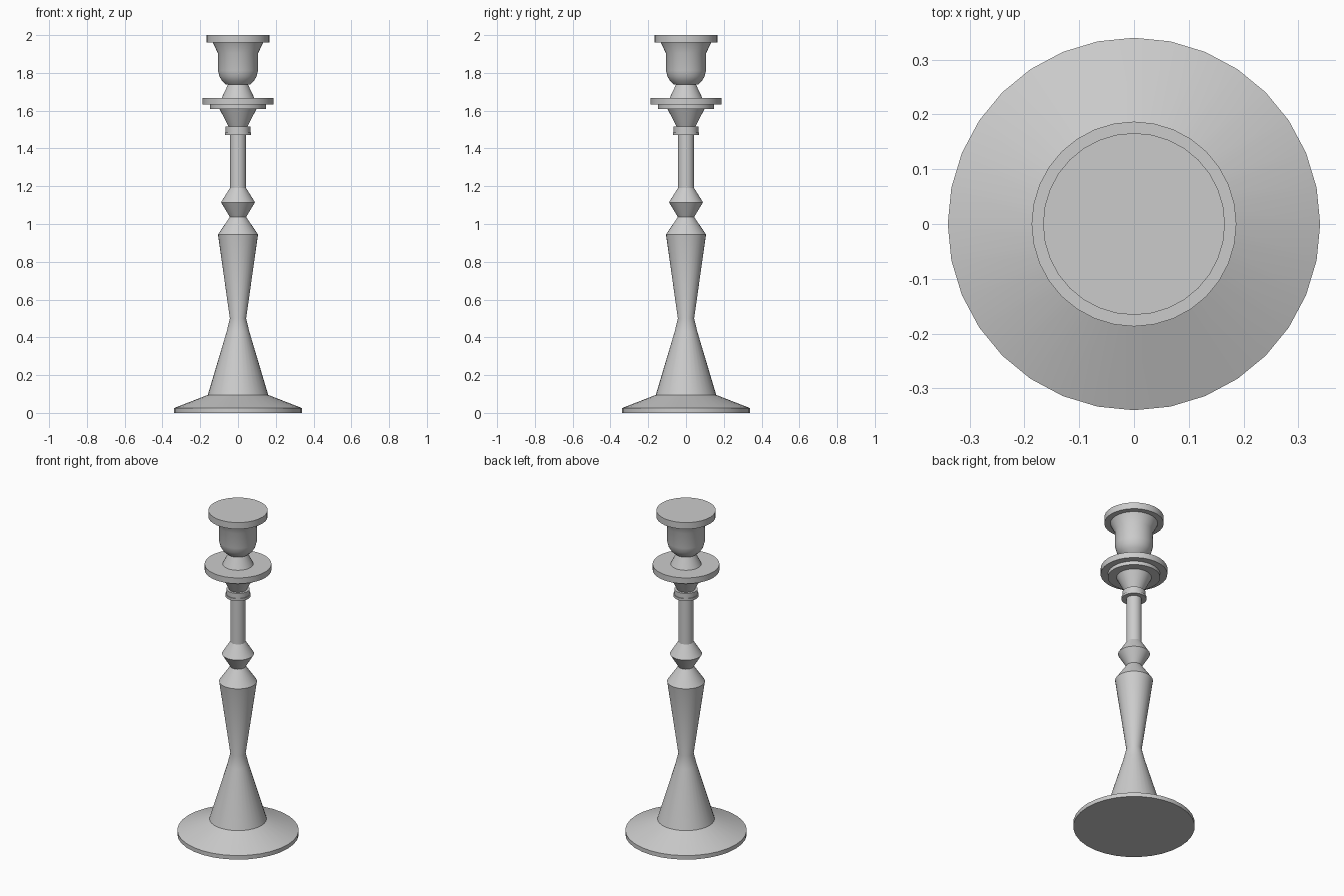
import bpy, bmesh, math

if "Cube" in bpy.data.objects:
    bpy.data.objects.remove(bpy.data.objects["Cube"])

SIDES = 32

# Turned profile (radius, height), grouped by part from bottom to top
base = [(0.34, 0.0), (0.34, 0.025), (0.16, 0.095)]
flared_foot = [(0.06, 0.43), (0.043, 0.50)]
baluster = [(0.106, 0.945), (0.043, 1.037)]
knop = [(0.09, 1.115), (0.043, 1.19)]
stem = [(0.043, 1.47)]
collar = [(0.07, 1.47), (0.07, 1.485), (0.065, 1.485), (0.065, 1.515), (0.05, 1.515)]
drip_pan = [(0.098, 1.61), (0.147, 1.61), (0.147, 1.632),
            (0.187, 1.632), (0.187, 1.668), (0.086, 1.668)]
cup = [(0.053, 1.738), (0.063, 1.738), (0.084, 1.757), (0.098, 1.78), (0.106, 1.812),
       (0.107, 1.905), (0.133, 1.96)]
rim = [(0.166, 1.96), (0.166, 2.0)]


def lathe(name, profile):
    bm = bmesh.new()
    rings = []
    for r, z in profile:
        rings.append([bm.verts.new((r * math.cos(2 * math.pi * i / SIDES),
                                    r * math.sin(2 * math.pi * i / SIDES), z))
                      for i in range(SIDES)])
    for lo, hi in zip(rings, rings[1:]):
        for i in range(SIDES):
            j = (i + 1) % SIDES
            bm.faces.new((lo[i], lo[j], hi[j], hi[i]))
    # Flat underside and top
    bm.faces.new(rings[0][::-1])
    bm.faces.new(rings[-1])
    mesh = bpy.data.meshes.new(name)
    bm.to_mesh(mesh)
    bm.free()
    obj = bpy.data.objects.new(name, mesh)
    bpy.context.collection.objects.link(obj)
    bpy.context.view_layer.objects.active = obj
    obj.select_set(True)
    bpy.ops.object.shade_smooth_by_angle(angle=math.radians(30))
    return obj


# One turned piece
lathe("candlestick", base + flared_foot + baluster + knop + stem
      + collar + drip_pan + cup + rim)
